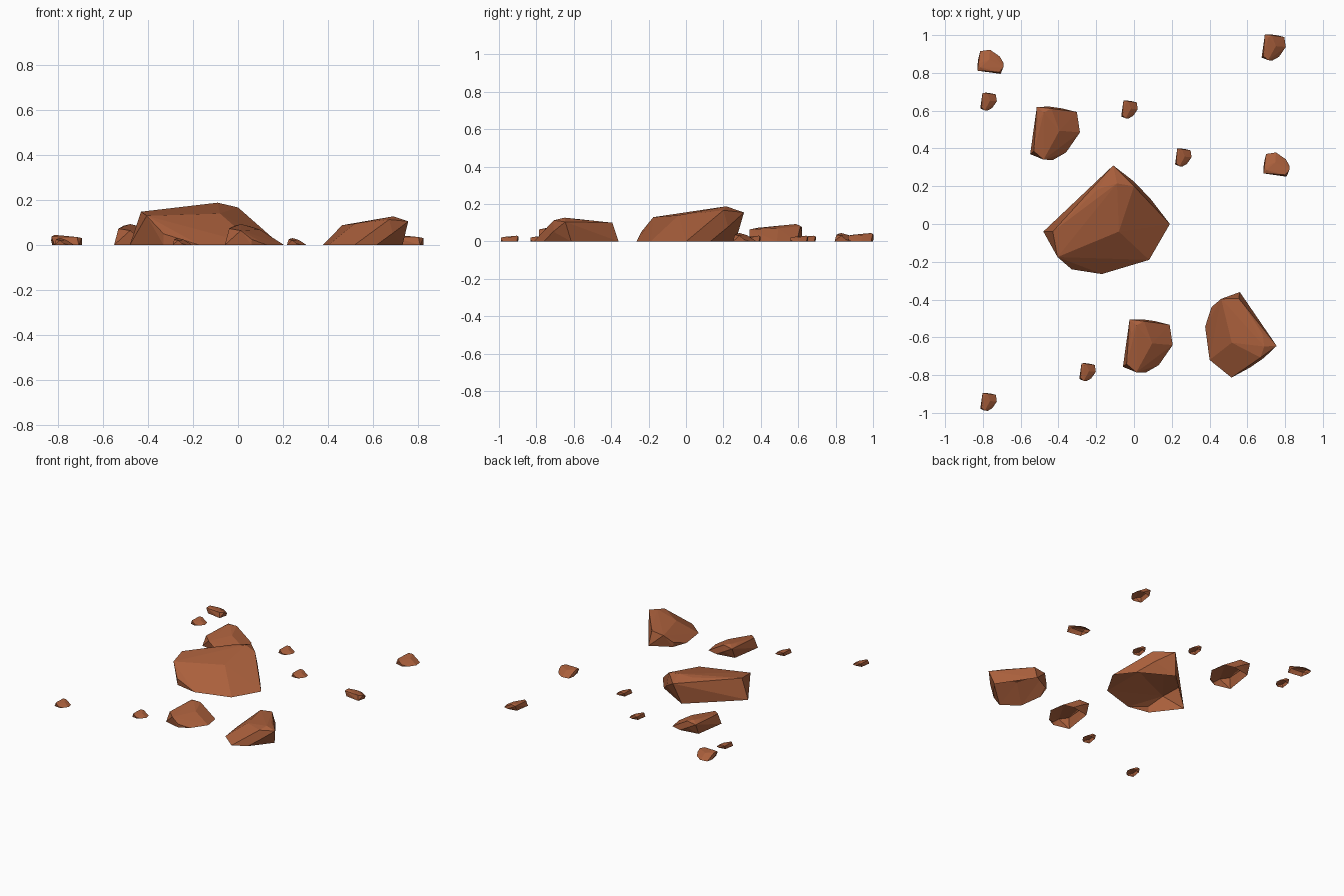
import bpy, bmesh, math

if "Cube" in bpy.data.objects:
    bpy.data.objects.remove(bpy.data.objects["Cube"])

# One red-brown stone colour for every rock
stone = bpy.data.materials.new("red_brown_stone")
stone.diffuse_color = (0.40, 0.115, 0.045, 1)
stone.use_nodes = True
stone.node_tree.nodes["Principled BSDF"].inputs["Base Color"].default_value = stone.diffuse_color

# Master rock: key corners, wrapped in a convex hull, open underneath
GROUND = [(.19, 0), (.08, -.19), (-.17, -.265), (-.33, -.235),
          (-.48, -.04), (-.15, .265), (.09, .13)]
UPPER = [(-.43, -.04, .148), (-.405, -.175, .13), (-.33, -.24, .05),
         (-.08, -.04, .14), (-.19, .185, .173), (-.09, .215, .188),
         (0, .2, .167), (-.11, .31, .155), (0, .225, .078)]

bm = bmesh.new()
for p in [(x, y, 0) for x, y in GROUND] + UPPER:
    bm.verts.new(p)
hull = bmesh.ops.convex_hull(bm, input=bm.verts[:])
loose = [v for v in bm.verts if not v.link_faces]
bmesh.ops.delete(bm, geom=loose, context='VERTS')
bmesh.ops.recalc_face_normals(bm, faces=bm.faces[:])
under = [f for f in bm.faces if all(v.co.z < 1e-4 for v in f.verts)]
bmesh.ops.delete(bm, geom=under, context='FACES')
rock_mesh = bpy.data.meshes.new("rock")
bm.to_mesh(rock_mesh)
bm.free()
rock_mesh.materials.append(stone)


def rock(name, x, y, turn, size):
    """Place a turned and scaled copy of the master rock."""
    ob = bpy.data.objects.new(name, rock_mesh.copy())
    ob.location = (x, y, 0)
    ob.rotation_euler.z = math.radians(turn)
    ob.scale = (size,) * 3
    bpy.context.collection.objects.link(ob)


# Boulders
rock("main_boulder", 0, 0, 0, 1)
rock("second_boulder", .536, -.686, -99, .678)
rock("back_boulder", -.376, .534, 38.6, .496)
rock("front_boulder", .115, -.592, 38.6, .496)

# Stones
for i, (x, y, turn) in enumerate([(.76, .961, 38.6), (-.786, .879, 128.6),
                                  (.728, .335, 128.6)]):
    rock(f"stone_{i + 1}", x, y, turn, .241)

# Pebbles
for i, (x, y) in enumerate([(-.756, .666), (-.01, .624), (.275, .37),
                            (-.232, -.766), (-.756, -.924)]):
    rock(f"pebble_{i + 1}", x, y, 38.6, .165)
